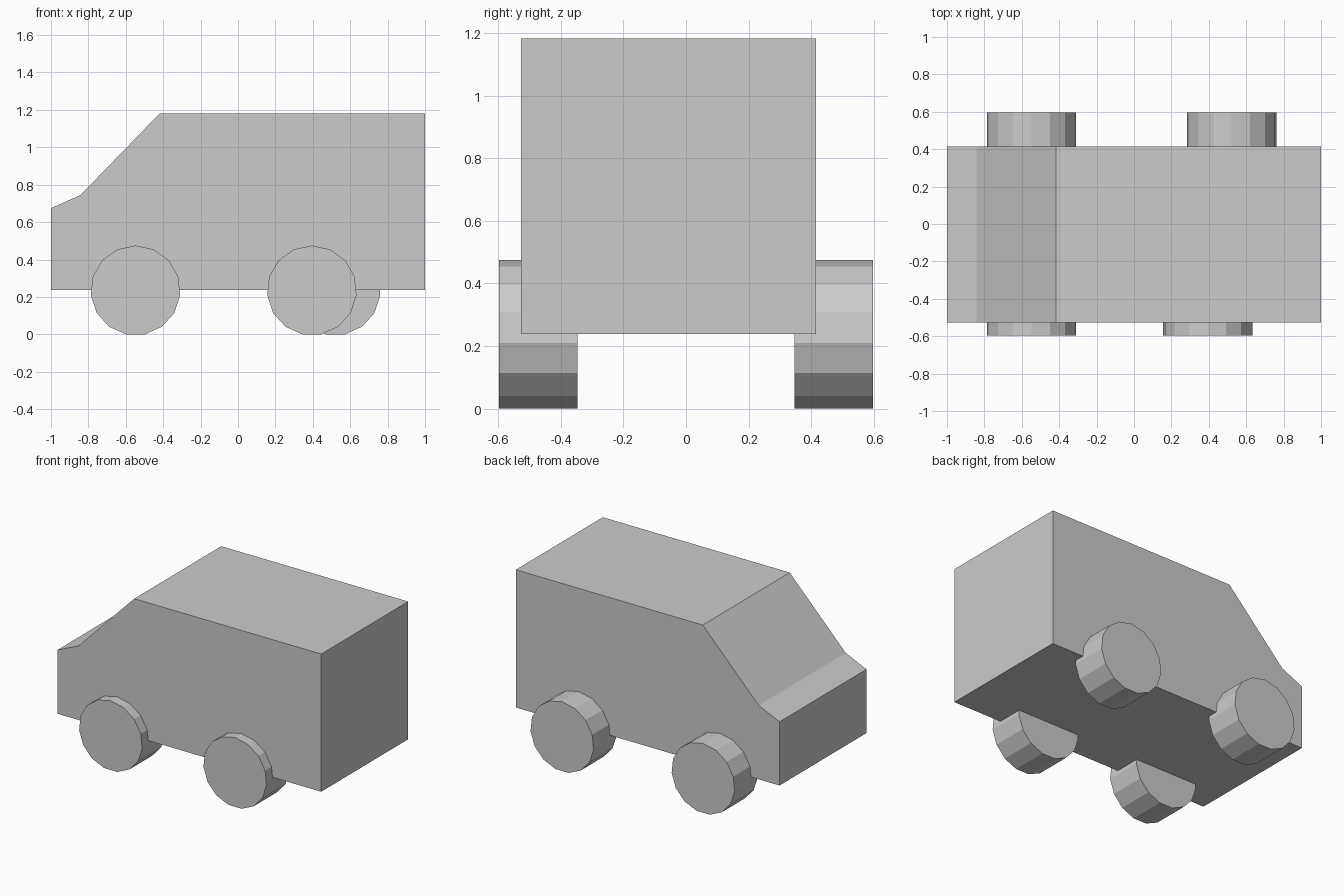
import bpy, bmesh, math

if "Cube" in bpy.data.objects:
    bpy.data.objects.remove(bpy.data.objects["Cube"])


def extrude_profile(name, points, y0, y1):
    """Make a closed solid by extruding an xz outline along y."""
    bm = bmesh.new()
    face = bm.faces.new([bm.verts.new((x, y0, z)) for x, z in points])
    res = bmesh.ops.extrude_face_region(bm, geom=[face], use_keep_orig=True)
    new_verts = [v for v in res["geom"] if isinstance(v, bmesh.types.BMVert)]
    bmesh.ops.translate(bm, verts=new_verts, vec=(0, y1 - y0, 0))
    bmesh.ops.recalc_face_normals(bm, faces=bm.faces)
    mesh = bpy.data.meshes.new(name)
    bm.to_mesh(mesh)
    bm.free()
    obj = bpy.data.objects.new(name, mesh)
    bpy.context.collection.objects.link(obj)
    return obj


# Van body: side outline with short hood and sloped windscreen
body = [(-1, 0.238), (1, 0.238), (1, 1.182), (-0.418, 1.182),
        (-0.842, 0.745), (-1, 0.675)]
extrude_profile("van_body", body, -0.527, 0.415)

# Wheels: 15-sided discs, one corner up and a flat side on the ground
SIDES, RADIUS = 15, 0.24
HUB_Z = RADIUS * math.cos(math.pi / SIDES)


def wheel(name, x, y0, y1):
    angles = [math.pi / 2 + 2 * math.pi * i / SIDES for i in range(SIDES)]
    rim = [(x + RADIUS * math.cos(a), HUB_Z + RADIUS * math.sin(a)) for a in angles]
    extrude_profile(name, rim, y0, y1)


# The two rear wheels sit at different positions along the body
for name, x, side in (("front_wheel_near", -0.548, -1), ("front_wheel_far", -0.548, 1),
                      ("rear_wheel_near", 0.395, -1), ("rear_wheel_far", 0.522, 1)):
    wheel(name, x, side * 0.347, side * 0.597)
